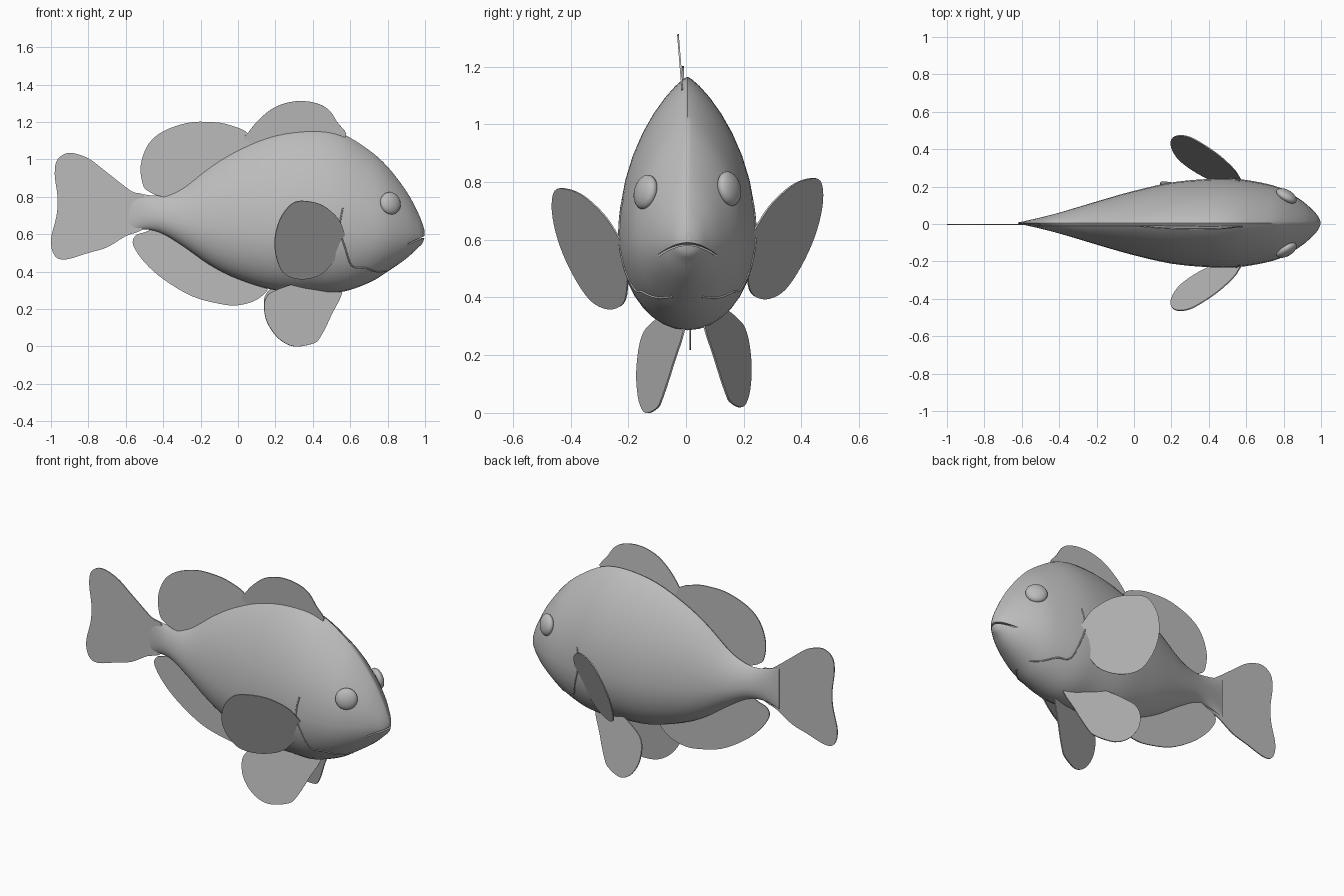
import bpy, bmesh, math
from mathutils import Vector

if "Cube" in bpy.data.objects:
    bpy.data.objects.remove(bpy.data.objects["Cube"], do_unlink=True)

grey = bpy.data.materials.new("plain grey")
grey.use_nodes = True
grey.diffuse_color = (0.5, 0.5, 0.5, 1)
grey.node_tree.nodes["Principled BSDF"].inputs["Base Color"].default_value = (0.5, 0.5, 0.5, 1)


def make_object(name, bm, smooth=True):
    bmesh.ops.recalc_face_normals(bm, faces=bm.faces[:])
    mesh = bpy.data.meshes.new(name)
    bm.to_mesh(mesh)
    bm.free()
    mesh.materials.append(grey)
    obj = bpy.data.objects.new(name, mesh)
    bpy.context.collection.objects.link(obj)
    if smooth:
        bpy.ops.object.select_all(action='DESELECT')
        obj.select_set(True)
        bpy.context.view_layer.objects.active = obj
        bpy.ops.object.shade_smooth_by_angle(angle=math.radians(40))
    return obj


def spline(points, steps, closed=False):
    """Smooth path through the given points."""
    pts = [Vector(p) for p in points]
    n = len(pts)
    pick = (lambda i: pts[i % n]) if closed else (lambda i: pts[max(0, min(n - 1, i))])
    out = []
    for i in range(n if closed else n - 1):
        a, b, c, d = (pick(i + k) for k in (-1, 0, 1, 2))
        for s in range(steps):
            t = s / steps
            out.append(b + (c - a) * (t / 2) + (a * 2 - b * 5 + c * 4 - d) * (t * t / 2)
                       + (b * 3 - a - c * 3 + d) * (t ** 3 / 2))
    if not closed:
        out.append(pts[-1])
    return out


# Body stations: x, underside height, back height, half width
STATIONS = [
    (-.62, .6, .84, .003), (-.52, .625, .815, .025), (-.42, .61, .81, .05),
    (-.3, .54, .855, .085), (-.15, .435, .97, .13), (0, .36, 1.06, .172),
    (.2, .3, 1.14, .217), (.4, .29, 1.165, .236), (.55, .29, 1.14, .236),
    (.7, .34, 1.05, .212), (.8, .4, .96, .18), (.9, .47, .83, .118),
    (.96, .525, .72, .065), (.985, .55, .66, .035), (.997, .58, .62, .008),
]
BELLY = 0.38      # relative height of the widest line
CENTRE = 0.005    # sideways offset of the body
rings = [(s[0], s[1], s[2], s[3]) for s in
         spline(STATIONS, 4)]


def section_width(low, high, width, z):
    mid = low + BELLY * (high - low)
    s = (z - mid) / ((high - mid) if z > mid else (mid - low))
    c = math.sqrt(max(0, 1 - s * s))
    return width * (c ** 1.6 if z > mid else c)


def body_half_width(x, z):
    for a, b in zip(rings, rings[1:]):
        if a[0] <= x <= b[0]:
            t = (x - a[0]) / (b[0] - a[0])
            low, high, width = (a[k] + t * (b[k] - a[k]) for k in (1, 2, 3))
            return section_width(low, high, width, z)
    return 0


def build_body(sides=36):
    bm = bmesh.new()
    loops = []
    for x, low, high, width in rings:
        mid = low + BELLY * (high - low)
        loop = []
        for i in range(sides):
            a = math.tau * i / sides
            c, s = math.cos(a), math.sin(a)
            z = mid + s * ((high - mid) if s > 0 else (mid - low))
            y = width * math.copysign(abs(c) ** (1.6 if s > 0 else 1), c)
            loop.append(bm.verts.new((x, y + CENTRE, z)))
        loops.append(loop)
    for a, b in zip(loops, loops[1:]):
        for i in range(sides):
            j = (i + 1) % sides
            bm.faces.new((a[i], a[j], b[j], b[i]))
    bm.faces.new(loops[0])
    bm.faces.new(loops[-1])
    return make_object("body", bm)


def build_mouth_cutter():
    # Arched thin slab that opens a slit between the lips
    bm = bmesh.new()
    rows = []
    for i in range(13):
        y = -0.1 + 0.2 * i / 12
        z = 0.597 - 3.5 * y * y
        back = 0.955 - 5.5 * y * y
        rows.append([bm.verts.new((x, y + CENTRE, z + dz)) for x, dz in
                     ((back, -.021), (1.1, -.006), (1.1, .008), (back, -.013))])
    for a, b in zip(rows, rows[1:]):
        for i in range(4):
            j = (i + 1) % 4
            bm.faces.new((a[i], a[j], b[j], b[i]))
    bm.faces.new(rows[0])
    bm.faces.new(rows[-1])
    cutter = make_object("mouth_cutter", bm, smooth=False)
    cutter.hide_render = True
    cutter.hide_set(True)
    return cutter


body = build_body()
cut = body.modifiers.new("mouth_slit", 'BOOLEAN')
cut.operation = 'DIFFERENCE'
cut.solver = 'EXACT'
cut.object = build_mouth_cutter()


def build_fin(name, outline, plane, lift=0, thickness=0.006):
    """Thin flat fin: outline in x and z, plane gives the sideways position."""
    bm = bmesh.new()
    verts = [bm.verts.new((p.x, plane(p.x, p.y), p.y + lift))
             for p in spline(outline, 4, closed=True)]
    face = bm.faces.new(verts)
    face.normal_update()
    half = face.normal * (thickness / 2)
    bmesh.ops.translate(bm, vec=-half, verts=verts)
    top = bmesh.ops.extrude_face_region(bm, geom=[face], use_keep_orig=True)["geom"]
    bmesh.ops.translate(bm, vec=half * 2, verts=[g for g in top if isinstance(g, bmesh.types.BMVert)])
    return make_object(name, bm)


# Fins along the middle line
build_fin("tail_fin", [
    (-.5, .8), (-.57, .83), (-.7, .93), (-.8, 1.005), (-.9, 1.035), (-.965, 1), (-.98, .92),
    (-.965, .8), (-.97, .7), (-1, .57), (-.98, .485), (-.92, .465), (-.8, .5), (-.7, .53),
    (-.6, .59), (-.5, .64)], lambda x, z: -0.003)
build_fin("front_dorsal_fin", [
    (.04, 1.1), (.06, 1.15), (.12, 1.22), (.2, 1.28), (.3, 1.31), (.4, 1.305), (.48, 1.27),
    (.53, 1.2), (.575, 1.12), (.4, 1.08), (.2, 1.05)], lambda x, z: -0.015 - 0.08 * (z - 1.15))
build_fin("rear_dorsal_fin", [
    (.06, 1.13), (-.05, 1.185), (-.15, 1.2), (-.27, 1.195), (-.4, 1.15), (-.48, 1.08),
    (-.52, .97), (-.51, .87), (-.48, .83), (-.4, .8), (-.25, .8), (.05, 1)], lambda x, z: -0.01)
build_fin("anal_fin", [
    (.16, .32), (.1, .25), (0, .22), (-.1, .228), (-.25, .27), (-.4, .36), (-.5, .45),
    (-.56, .54), (-.55, .59), (-.5, .61), (-.4, .63), (-.2, .52), (.05, .4)], lambda x, z: 0.015)

# Paired fins
PECTORAL = [
    (.575, .56), (.56, .63), (.53, .69), (.46, .75), (.38, .775), (.3, .77), (.235, .7),
    (.2, .6), (.2, .5), (.23, .41), (.28, .37), (.36, .36), (.45, .39), (.53, .48)]
PELVIC = [
    (.55, .31), (.5, .17), (.44, .05), (.4, .015), (.3, 0), (.22, .04), (.16, .12),
    (.14, .2), (.15, .26), (.2, .3), (.35, .34)]
for side, label in ((-1, "right"), (1, "left")):
    left = side > 0
    build_fin(label + "_pectoral_fin", PECTORAL,
              lambda x, z: side * (.215 + .01 * left + .58 * (.57 - x) + .41 * (z - .57)),
              lift=0.035 * left)
    build_fin(label + "_pelvic_fin", PELVIC,
              lambda x, z: side * (.01 + .055 * left + .15 * (.3 - z) + .35 * (.54 - x)),
              lift=0.02 * left)

    # Flattened eye set against the cheek
    bm = bmesh.new()
    bmesh.ops.create_uvsphere(bm, u_segments=24, v_segments=14, radius=0.061)
    bmesh.ops.scale(bm, vec=(1, 1, 0.5), verts=bm.verts[:])
    eye = make_object(label + "_eye", bm)
    eye.location = (.815, side * .145 + CENTRE, .765 + .012 * left)
    eye.rotation_euler = Vector((.5, side * .85, .2)).to_track_quat('Z', 'Y').to_euler()

    # Raised edge of the gill cover
    curve = bpy.data.curves.new(label + "_gill_edge", 'CURVE')
    curve.dimensions = '3D'
    curve.bevel_depth = 0.004
    curve.bevel_resolution = 1
    path = spline([(.56, .74), (.545, .63), (.575, .52), (.61, .43), (.68, .42),
                   (.74, .4), (.79, .402)], 5)
    line = curve.splines.new('POLY')
    line.points.add(len(path) - 1)
    for point, p in zip(line.points, path):
        point.co = (p.x, side * body_half_width(p.x, p.y) + CENTRE, p.y, 1)
    curve.materials.append(grey)
    bpy.context.collection.objects.link(bpy.data.objects.new(label + "_gill_edge", curve))
